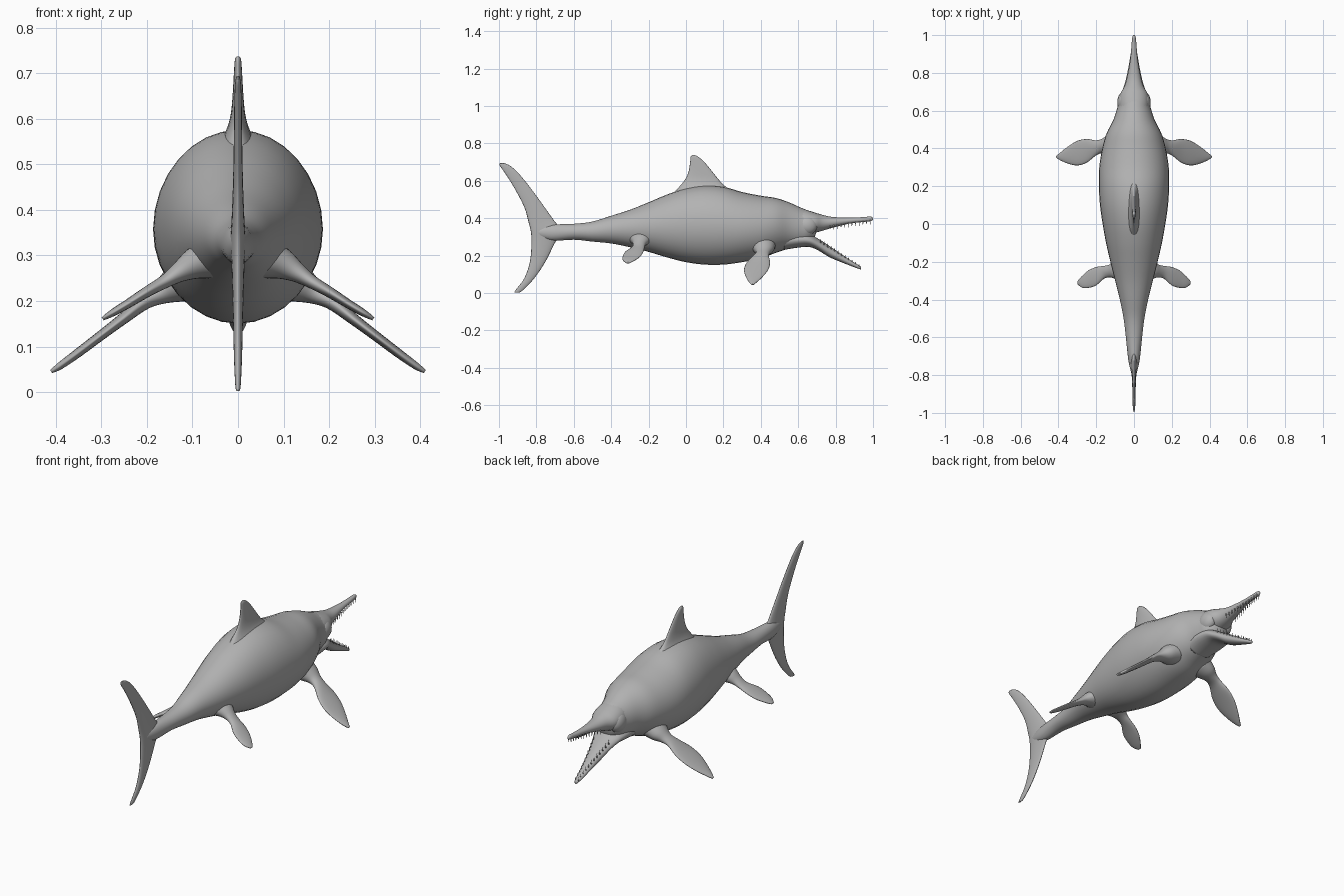
import bpy, bmesh, math
from mathutils import Vector

grey = bpy.data.materials.new("plain_grey")
grey.diffuse_color = (0.45, 0.45, 0.45, 1)


def finish(bm, name):
    bmesh.ops.recalc_face_normals(bm, faces=bm.faces)
    me = bpy.data.meshes.new(name)
    bm.to_mesh(me)
    bm.free()
    me.materials.append(grey)
    for p in me.polygons:
        p.use_smooth = True
    ob = bpy.data.objects.new(name, me)
    bpy.context.collection.objects.link(ob)
    return ob


def smooth_stations(st, steps=4):
    """Catmull-Rom interpolation between the station tuples."""
    out = []
    for i in range(len(st) - 1):
        a, b, c, d = st[max(i - 1, 0)], st[i], st[i + 1], st[min(i + 2, len(st) - 1)]
        for k in range(steps):
            t = k / steps
            out.append([0.5 * (2 * q + (r - p) * t + (2 * p - 5 * q + 4 * r - s) * t * t
                               + (3 * q - p - 3 * r + s) * t ** 3)
                        for p, q, r, s in zip(a, b, c, d)])
    return out + [list(st[-1])]


def loft(name, stations, ring, n=24):
    """Skin elliptical rings; ring(station) gives centre and two half axes."""
    bm = bmesh.new()
    rows = []
    for s in smooth_stations(stations):
        c, u, v = (Vector(w) for w in ring(s))
        rows.append([bm.verts.new(c + u * math.cos(2 * math.pi * i / n)
                                  + v * math.sin(2 * math.pi * i / n)) for i in range(n)])
    for a, b in zip(rows, rows[1:]):
        for i in range(n):
            j = (i + 1) % n
            bm.faces.new((a[i], a[j], b[j], b[i]))
    for row in (rows[0], rows[-1]):
        mid = bm.verts.new(sum((v.co for v in row), Vector()) / n)
        for i in range(n):
            bm.faces.new((row[i], row[(i + 1) % n], mid))
    return finish(bm, name)


def along_y(s):      # y, top, bottom, half width
    y, top, bot, w = s
    return (0, y, (top + bot) / 2), (w, 0, 0), (0, 0, (top - bot) / 2)


def upright(s):      # z, back y, front y, half thickness
    z, y0, y1, t = s
    return (0, (y0 + y1) / 2, z), (t, 0, 0), (0, (y1 - y0) / 2, 0)


# Body
loft("body", [
    (-.80, .345, .305, .012), (-.72, .365, .28, .03), (-.6, .37, .285, .043),
    (-.5, .382, .275, .055), (-.4, .413, .265, .075), (-.3, .445, .245, .1),
    (-.2, .485, .22, .125), (-.1, .527, .19, .148), (0, .56, .165, .166),
    (.1, .575, .152, .18), (.2, .568, .152, .186), (.3, .54, .165, .184),
    (.4, .52, .185, .168), (.48, .508, .215, .145), (.55, .485, .237, .11),
    (.61, .458, .245, .09), (.65, .442, .26, .08), (.68, .425, .285, .06),
    (.695, .40, .32, .03)], along_y, 32)

# Jaws
loft("upper_jaw", [
    (.57, .46, .30, .075), (.64, .445, .305, .08), (.69, .43, .322, .072),
    (.73, .418, .333, .05), (.78, .407, .348, .036), (.87, .403, .37, .02),
    (.95, .406, .38, .013), (.985, .409, .384, .010), (1.0, .402, .39, .005)], along_y)
loft("lower_jaw", [
    (.52, .33, .23, .08), (.6, .325, .243, .085), (.66, .315, .246, .078),
    (.71, .288, .226, .06), (.77, .25, .19, .042), (.85, .195, .157, .026),
    (.91, .157, .134, .016), (.935, .142, .126, .008)], along_y)

# Eye bulges
for side, label in ((1, "right"), (-1, "left")):
    bm = bmesh.new()
    bmesh.ops.create_uvsphere(bm, u_segments=20, v_segments=12, radius=1)
    for v in bm.verts:
        v.co = (side * .05 + v.co.x * .038, .645 + v.co.y * .058, .362 + v.co.z * .052)
    finish(bm, label + "_eye_bulge")

# Teeth in two rows per jaw
def teeth(name, line, length, count=12):
    (y0, z0, w0), (y1, z1, w1) = line
    bm = bmesh.new()
    for i in range(count):
        t = i / (count - 1)
        w = w0 * (1 - t) ** 1.5 + w1 * (1 - (1 - t) ** 1.5)
        for side in (-1, 1):
            c = Vector((side * w, y0 + (y1 - y0) * t, z0 + (z1 - z0) * t))
            base = [bm.verts.new(c + Vector((.004 * math.cos(a), .004 * math.sin(a), 0)))
                    for a in (k * math.pi / 3 for k in range(6))]
            tip = bm.verts.new(c + Vector((0, 0, length)))
            bm.faces.new(base)
            for k in range(6):
                bm.faces.new((base[k], base[(k + 1) % 6], tip))
    finish(bm, name)


teeth("upper_teeth", ((.77, .36, .03), (.985, .391, .007)), -.026)
teeth("lower_teeth", ((.72, .268, .045), (.925, .138, .008)), .024)

# Dorsal fin
loft("dorsal_fin", [
    (.53, -.07, .27, .05), (.575, -.03, .205, .026), (.61, -.003, .172, .016),
    (.65, .014, .14, .012), (.70, .022, .098, .009), (.728, .025, .066, .007),
    (.737, .032, .048, .003)], upright)

# Tail fin
loft("tail_fin", [
    (.002, -.918, -.895, .003), (.015, -.912, -.872, .006), (.08, -.864, -.81, .009),
    (.17, -.834, -.75, .011), (.27, -.826, -.70, .014), (.33, -.83, -.66, .017),
    (.38, -.842, -.70, .014), (.46, -.865, -.757, .011), (.56, -.917, -.83, .009),
    (.64, -.967, -.895, .008), (.68, -.995, -.94, .006), (.694, -.995, -.972, .003)], upright)

# Paired flippers: x, z, rear y, front y, half thickness
front = [(.09, .26, .33, .48, .06), (.135, .235, .36, .47, .042), (.17, .217, .375, .45, .026),
         (.205, .198, .36, .443, .017), (.25, .163, .325, .45, .013), (.30, .125, .31, .44, .011),
         (.35, .087, .32, .41, .010), (.39, .058, .337, .378, .008), (.41, .045, .35, .362, .004)]
rear = [(.06, .29, -.31, -.17, .05), (.10, .278, -.29, -.195, .034), (.13, .262, -.283, -.215, .022),
        (.16, .243, -.29, -.222, .015), (.2, .22, -.325, -.228, .012), (.24, .195, -.338, -.245, .010),
        (.275, .174, -.337, -.275, .008), (.297, .161, -.32, -.30, .004)]
for label, st in (("front", front), ("rear", rear)):
    for side, hand in ((1, "right"), (-1, "left")):
        def outward(s, side=side):
            x, z, y0, y1, t = s
            return ((side * x, (y0 + y1) / 2, z), (0, (y1 - y0) / 2, 0),
                    (side * t * .55, 0, t * .83))
        loft(f"{hand}_{label}_flipper", st, outward)
